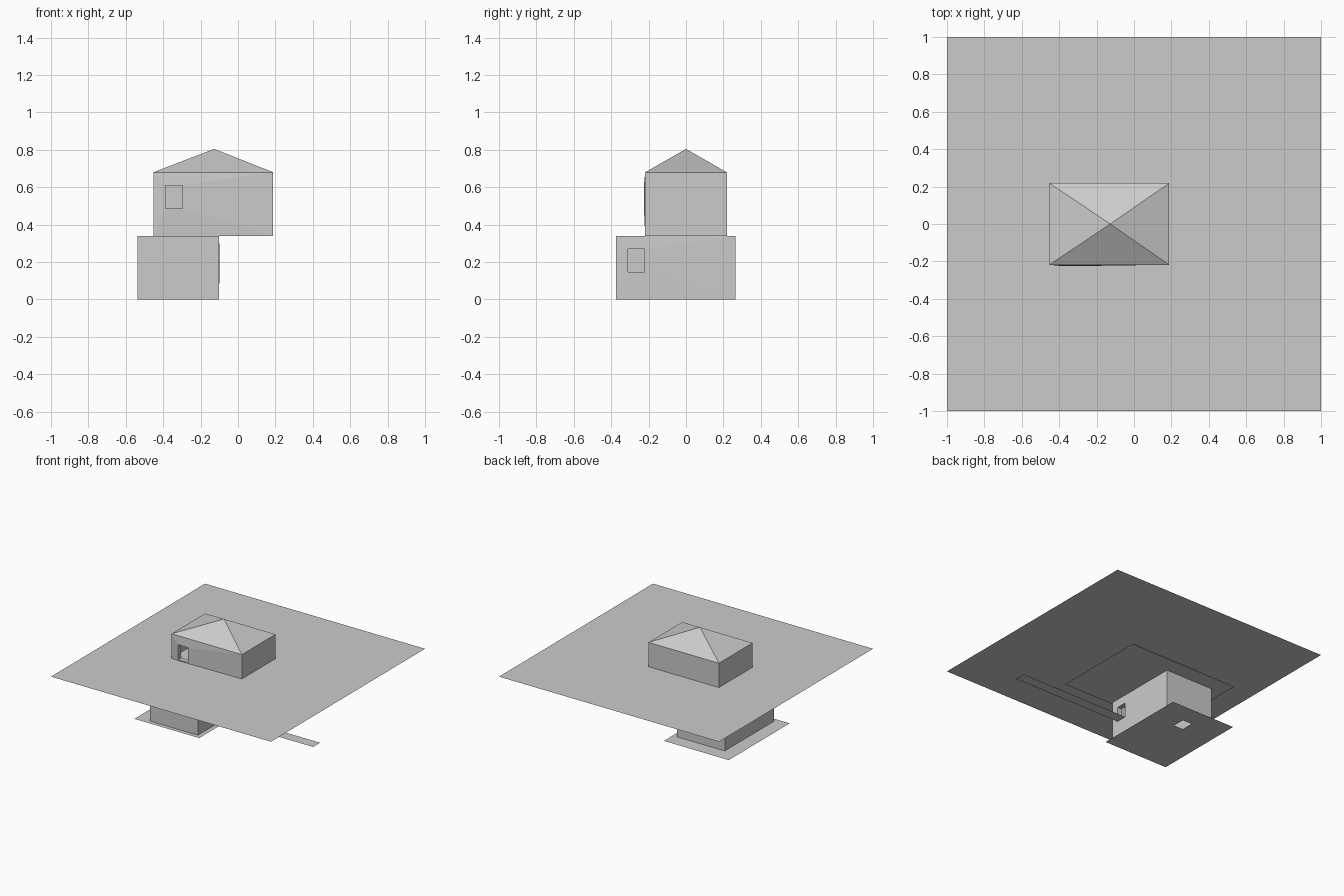
import bpy, math

if "Cube" in bpy.data.objects:
    bpy.data.objects.remove(bpy.data.objects["Cube"])


def mesh(name, verts, faces):
    me = bpy.data.meshes.new(name)
    me.from_pydata(verts, [], faces)
    me.update()
    ob = bpy.data.objects.new(name, me)
    bpy.context.collection.objects.link(ob)
    return ob


def rect(x0, x1, y0, y1, z):
    return [(x0, y0, z), (x1, y0, z), (x1, y1, z), (x0, y1, z)]


def sheet(name, x0, x1, y0, y1, z):
    return mesh(name, rect(x0, x1, y0, y1, z), [(0, 1, 2, 3)])


def upright(x0, x1, z0, z1, y):
    return [(x0, y, z0), (x1, y, z0), (x1, y, z1), (x0, y, z1)]


def walls(name, centre, z, bulge, turn=0.0):
    """Hollow wall shell with a doorway whose front wall swells slightly."""
    hx, hy, h = 0.32, 0.218, 0.34
    dx0, dx1, dz0, dz1 = -0.256, -0.166, 0.147, 0.27
    v = upright(-hx, hx, 0, h, -hy)                        # front outline
    v += upright(-hx, hx, 0, h, hy)                        # back outline
    v += upright(dx0, dx1, dz0, dz1, -hy - bulge)          # door opening
    v += upright(dx0, dx1, dz0, dz1, -hy + 0.035)          # inner end of jambs
    f = [(5, 4, 7, 6), (4, 0, 3, 7), (1, 5, 6, 2)]         # back and sides
    for i in range(4):
        j = (i + 1) % 4
        f += [(i, j, 8 + j, 8 + i), (8 + i, 8 + j, 12 + j, 12 + i)]
    ob = mesh(name, v, f)
    ob.location = (centre[0], centre[1], z)
    ob.rotation_euler.z = turn
    return ob


# Upper storey and its turned lower counterpart
walls("upper_walls", (-0.132, 0), 0.34, 0.007)
walls("lower_walls", (-0.32, -0.055), 0.0, 0.003, math.radians(90))

# Hipped roof with a single peak
mesh("roof", rect(-0.452, 0.188, -0.218, 0.218, 0.68) + [(-0.127, 0, 0.805)],
     [(0, 1, 4), (1, 2, 4), (2, 3, 4), (3, 0, 4)])

# Ground at the upper door, and the floor under the upper storey
sheet("ground", -1, 1, -1, 1, 0.48)
sheet("upper_floor", -0.65, 0.35, -0.39, 0.40, 0.34)

# Lower floor with a square hatch opening
mesh("lower_floor",
     rect(-0.655, -0.065, -0.41, 0.38, 0) + rect(-0.385, -0.30, 0.112, 0.215, 0),
     [(i, (i + 1) % 4, 4 + (i + 1) % 4, 4 + i) for i in range(4)])

# Path leading out from the lower door
sheet("path", -0.10, 0.90, -0.31, -0.22, 0.147)
